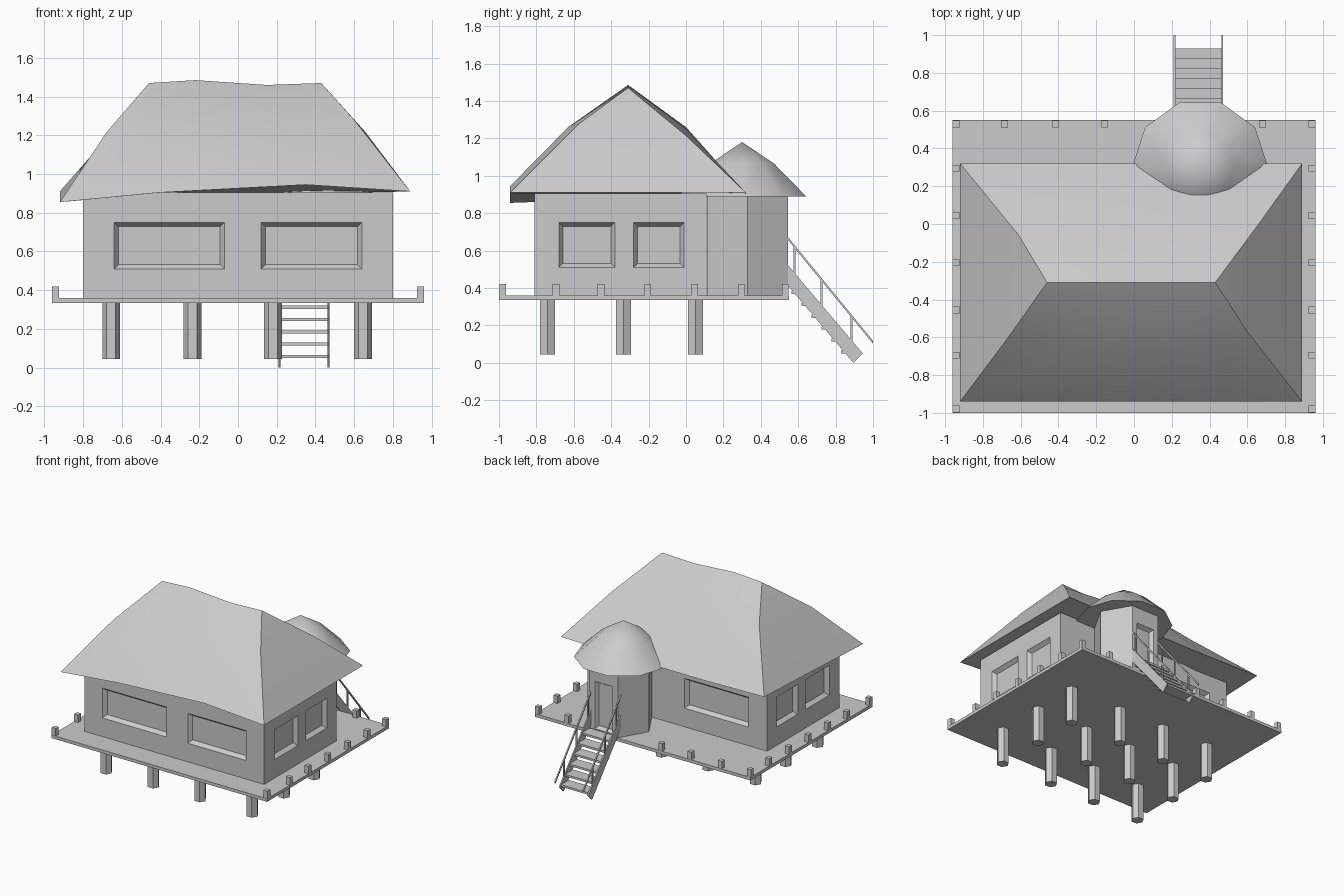
import bpy, bmesh
from math import radians, pi, cos, sin
from mathutils import Matrix, Vector

if "Cube" in bpy.data.objects:
    bpy.data.objects.remove(bpy.data.objects["Cube"])


def mesh_obj(name, verts, faces, smooth=False):
    me = bpy.data.meshes.new(name)
    bm = bmesh.new()
    vs = [bm.verts.new(v) for v in verts]
    for f in faces:
        bm.faces.new([vs[i] for i in f])
    bmesh.ops.remove_doubles(bm, verts=bm.verts, dist=1e-5)
    bmesh.ops.recalc_face_normals(bm, faces=bm.faces)
    bm.to_mesh(me)
    bm.free()
    ob = bpy.data.objects.new(name, me)
    bpy.context.collection.objects.link(ob)
    if smooth:
        bpy.ops.object.select_all(action='DESELECT')
        ob.select_set(True)
        bpy.context.view_layer.objects.active = ob
        bpy.ops.object.shade_smooth_by_angle(angle=radians(32))
    return ob


def prism(name, bottom, top):
    n = len(bottom)
    faces = [list(range(n))[::-1], list(range(n, 2 * n))]
    faces += [[i, (i + 1) % n, n + (i + 1) % n, n + i] for i in range(n)]
    return mesh_obj(name, list(bottom) + list(top), faces)


def box(name, x0, x1, y0, y1, z0, z1):
    p = [(x0, y0), (x1, y0), (x1, y1), (x0, y1)]
    return prism(name, [(*c, z0) for c in p], [(*c, z1) for c in p])


def ring(cx, cy, r, z, n, a0=0.0):
    return [(cx + r * cos(a0 + 2 * pi * i / n), cy + r * sin(a0 + 2 * pi * i / n), z) for i in range(n)]


def recess(wall, centre, out, w, h, border=0.022, depth=0.03):
    """Cut a bevelled recess into a wall; out is the wall normal."""
    c, o, up = Vector(centre), Vector(out), Vector((0, 0, 1))
    side = up.cross(o)

    def rect(d, k):
        return [c + o * d + side * (sx * (w / 2 + k)) + up * (sz * (h / 2 + k))
                for sx, sz in ((-1, -1), (1, -1), (1, 1), (-1, 1))]
    cut = prism("recess_cutter", rect(-depth, -border), rect(depth, border))
    cut.hide_render = True
    mod = wall.modifiers.new("recess", 'BOOLEAN')
    mod.operation, mod.solver, mod.object = 'DIFFERENCE', 'EXACT', cut
    bpy.context.view_layer.objects.active = wall
    bpy.ops.object.modifier_apply(modifier=mod.name)
    bpy.data.objects.remove(cut)


# Deck and its stilts
box("deck", -0.96, 0.96, -1.0, 0.55, 0.335, 0.36)
for x in (-0.655, -0.235, 0.18, 0.645):
    for y in (-0.74, -0.335, 0.05):
        prism("stilt", ring(x, y, 0.046, 0.045, 6), ring(x, y, 0.046, 0.34, 6))

# Short posts along the deck edges
spots = [(s * 0.943, y) for s in (-1, 1) for y in (0.53, 0.295, 0.045, -0.205, -0.455, -0.695, -0.98)]
spots += [(x, 0.53) for x in (-0.685, -0.415, -0.155, 0.68)]
for x, y in spots:
    box("deck_post", x - 0.018, x + 0.018, y - 0.018, y + 0.018, 0.355, 0.42)

# House walls with recessed windows
walls = box("house_walls", -0.80, 0.80, -0.81, 0.11, 0.355, 0.905)
recess(walls, (-0.355, -0.81, 0.63), (0, -1, 0), 0.57, 0.24)
recess(walls, (0.38, -0.81, 0.63), (0, -1, 0), 0.52, 0.24)
recess(walls, (-0.35, 0.11, 0.63), (0, 1, 0), 0.57, 0.24)
for s in (-1, 1):
    recess(walls, (s * 0.80, -0.53, 0.63), (s, 0, 0), 0.30, 0.24)
    recess(walls, (s * 0.80, -0.145, 0.63), (s, 0, 0), 0.27, 0.24)

# Hexagonal porch with door
porch = prism("porch_walls", ring(0.35, 0.33, 0.25, 0.355, 6), ring(0.35, 0.33, 0.25, 0.905, 6))
recess(porch, (0.35, 0.33 + 0.25 * cos(pi / 6), 0.57), (0, 1, 0), 0.16, 0.38, border=0.018)

# Porch roof: ten-sided rounded cone with a flat underside
n = 10
cone = ring(0.35, 0.30, 0.36, 0.89, n) + ring(0.35, 0.30, 0.18, 1.065, n) + [(0.35, 0.30, 1.18)]
faces = [list(range(n))]
for i in range(n):
    j = (i + 1) % n
    faces += [[i, j, n + j, n + i], [n + i, n + j, 2 * n]]
mesh_obj("porch_roof", cone, faces, smooth=True)

# Main roof: uneven hipped thatch, rows run eave, middle, ridge
front = [(-0.92, -0.94, 0.855), (-0.40, -0.94, 0.905), (0.35, -0.94, 0.945), (0.89, -0.94, 0.91)]
back = [(-0.92, 0.32, 0.91), (-0.40, 0.32, 0.90), (0.35, 0.32, 0.90), (0.89, 0.32, 0.91)]
front_mid = [(-0.68, -0.62, 1.215), (-0.30, -0.63, 1.26), (0.24, -0.63, 1.26), (0.60, -0.57, 1.28)]
back_mid = [(-0.61, -0.06, 1.265), (-0.30, 0.0, 1.26), (0.24, 0.0, 1.25), (0.66, 0.0, 1.215)]
ridge = [(-0.46, -0.31, 1.47), (-0.22, -0.31, 1.485), (0.15, -0.31, 1.46), (0.43, -0.31, 1.47)]
rows = [front, front_mid, ridge, back_mid, back]
verts = [v for r in rows for v in r]
faces = []
for r in range(4):
    for c in range(3):
        a = r * 4 + c
        faces.append([a, a + 1, a + 5, a + 4])
for c in (0, 3):  # hip ends
    faces += [[c, 4 + c, 12 + c, 16 + c], [4 + c, 8 + c, 12 + c]]
for c in range(3):  # underside
    faces.append([c, c + 1, 17 + c, 16 + c])
mesh_obj("main_roof", verts, faces, smooth=True)

# Stairs: stringers, treads, rails and balusters
stringer = [(0.53, 0.54), (0.945, 0.05), (0.895, 0.0), (0.53, 0.43)]
rail = [(0.51, 0.715), (1.0, 0.118), (1.0, 0.102), (0.51, 0.699)]
for x in (0.215, 0.467):
    for name, prof, t in (("stair_stringer", stringer, 0.005), ("stair_rail", rail, 0.005)):
        prism(name, [(x - t, *p) for p in prof], [(x + t, *p) for p in prof])
    for y, z in ((0.58, 0.46), (0.725, 0.29), (0.885, 0.09)):
        top = 0.707 - (y - 0.51) * 1.218
        box("stair_baluster", x - 0.005, x + 0.005, y - 0.005, y + 0.005, z, top)
for i in range(6):
    y, z = 0.83 - 0.053 * i, 0.05 + 0.0635 * i
    box("stair_tread", 0.217, 0.465, y, y + 0.10, z, z + 0.016)
